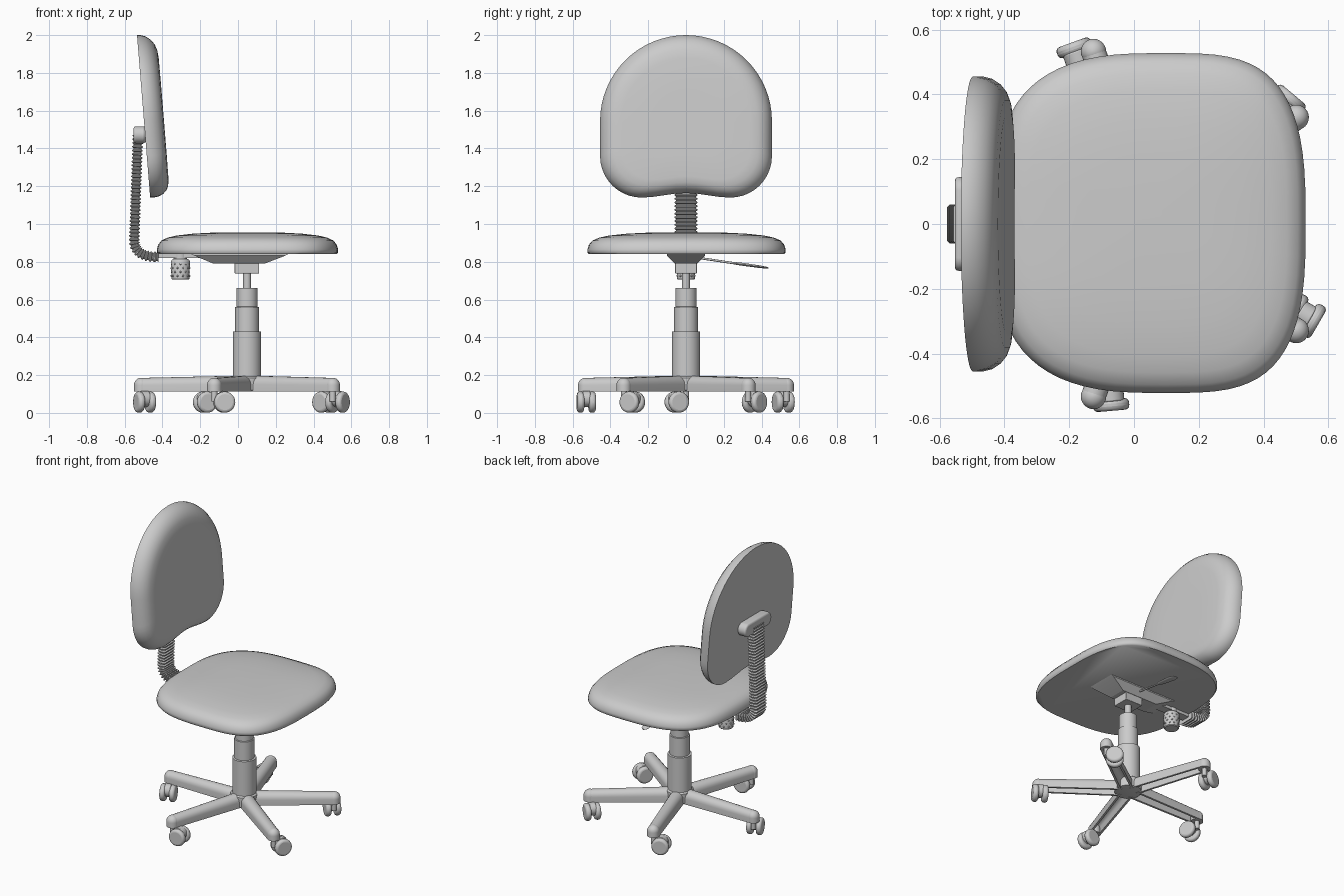
import bpy, bmesh, math
from math import sin, cos, pi, radians
from mathutils import Vector, Matrix
from mathutils.geometry import interpolate_bezier

cube = bpy.data.objects.get("Cube")
if cube:
    bpy.data.objects.remove(cube, do_unlink=True)

GREY = (0.6, 0.6, 0.6, 1)
grey = bpy.data.materials.new("plain_grey")
grey.use_nodes = True
grey.diffuse_color = GREY
grey.node_tree.nodes["Principled BSDF"].inputs["Base Color"].default_value = GREY

AXIS_X = 0.048          # column position under the seat


def finish(bm, name, bevel=0, angle=35):
    bmesh.ops.recalc_face_normals(bm, faces=bm.faces)
    mesh = bpy.data.meshes.new(name)
    bm.to_mesh(mesh)
    bm.free()
    mesh.materials.append(grey)
    mesh.shade_smooth()
    mesh.set_sharp_from_angle(angle=radians(angle))
    obj = bpy.data.objects.new(name, mesh)
    bpy.context.scene.collection.objects.link(obj)
    if bevel:
        mod = obj.modifiers.new("soft_edges", 'BEVEL')
        mod.width, mod.segments, mod.limit_method = bevel, 3, 'ANGLE'
    return obj


def loft(name, rings, **options):
    """Skin a list of equal closed rings and cap both ends."""
    bm = bmesh.new()
    loops = [[bm.verts.new(p) for p in ring] for ring in rings]
    n = len(loops[0])
    for a, b in zip(loops, loops[1:]):
        for i in range(n):
            j = (i + 1) % n
            bm.faces.new((a[i], a[j], b[j], b[i]))
    bm.faces.new(loops[0])
    bm.faces.new(loops[-1])
    return finish(bm, name, **options)


def lathe(name, x, y, profile, sides=32, **options):
    """Vertical turned part from (radius, z) pairs."""
    return loft(name, [[(x + r * cos(2 * pi * i / sides), y + r * sin(2 * pi * i / sides), z)
                        for i in range(sides)] for r, z in profile], **options)


def rect(x0, x1, half_y, z):
    return [(x0, -half_y, z), (x1, -half_y, z), (x1, half_y, z), (x0, half_y, z)]


def box(name, x0, x1, half_y, z0, z1, **options):
    return loft(name, [rect(x0, x1, half_y, z0), rect(x0, x1, half_y, z1)], **options)


# Seat cushion: rounded-square rings, flat underneath, gently domed on top
def seat_ring(scale, z, sides=72):
    ring = []
    for i in range(sides):
        c, s = cos(2 * pi * i / sides), sin(2 * pi * i / sides)
        u, v = (math.copysign(abs(k) ** (2 / 3.1), k) for k in (c, s))
        x = 0.05 + 0.48 * scale * u + 0.05 * scale * (1 - u * u) * abs(v)
        ring.append((x, 0.003 + 0.525 * scale * v, z))
    return ring


SEAT = [(0.985, 0.84), (1, 0.85), (1, 0.865), (0.985, 0.89), (0.95, 0.912), (0.88, 0.928),
        (0.78, 0.939), (0.6, 0.949), (0.4, 0.954), (0.1, 0.956)]
loft("seat_cushion", [seat_ring(s, z) for s, z in SEAT], angle=50)

# Backrest cushion: arched top, rounded lower corners, dipped lower edge
half = [(0.455 * cos(a), 1.545 + 0.455 * sin(a)) for a in (pi / 2 * (1 - i / 16) for i in range(17))]
half += [(0.235 + 0.22 * cos(a), 1.36 - 0.22 * sin(a)) for a in (pi / 2 * i / 10 for i in range(11))]
half += [(y, 1.152 + 0.012 * cos(pi * y / 0.235)) for y in (0.18, 0.12, 0.06, 0)]
outline = half + [(-y, z) for y, z in half[-2:0:-1]]
MID_Z = 1.52


def back_ring(scale, depth):
    ring = []
    for y, z in outline:
        z = MID_Z + (z - MID_Z) * scale
        ring.append((-0.465 - (z - 1.14) * 0.081 + depth, y * scale, z))
    return ring


BACK = [(1, 0), (1, 0.018), (0.985, 0.045), (0.95, 0.07), (0.9, 0.089), (0.84, 0.1),
        (0.75, 0.105), (0.4, 0.106), (0.1, 0.106)]
loft("backrest_cushion", [back_ring(s, d) for s, d in BACK], angle=50)

# Crossbar clamping the backrest to its support
bar = [(math.copysign(0.1, cos(a)) + 0.045 * cos(a), 1.472 + 0.045 * sin(a))
       for a in (2 * pi * (i + 0.5) / 32 for i in range(32))]
loft("backrest_crossbar", [[(x, y, z) for y, z in bar] for x in (-0.553, -0.49)], bevel=0.012)

# Ribbed boot around the backrest support, following a bent path
top, bend, end = (Vector(p) for p in ((-0.53, 0, 1.47), (-0.549, 0, 0.92), (-0.42, 0, 0.825)))
path = [top.lerp(bend, i / 112) for i in range(112)]
path += interpolate_bezier(bend, Vector((-0.552, 0, 0.85)), Vector((-0.5, 0, 0.825)), end, 41)
boot = []
for i, p in enumerate(path):
    along = (path[min(i + 1, len(path) - 1)] - path[max(i - 1, 0)]).normalized()
    across = Vector((0, 1, 0)).cross(along)
    shrink = 0.0 if i % 4 < 2 else 0.007
    w, t, c = 0.06 - shrink, 0.028 - shrink, 0.008
    section = [(w, t - c), (w - c, t), (c - w, t), (-w, t - c),
               (-w, c - t), (c - w, -t), (w - c, -t), (w, c - t)]
    boot.append([p + Vector((0, a, 0)) + across * b for a, b in section])
loft("backrest_support_boot", boot, angle=25)

# Mechanism under the seat
box("backrest_support_bar", -0.44, -0.1, 0.03, 0.82, 0.842)
loft("mechanism_pan", [rect(-0.25, 0.27, 0.1, 0.842), rect(-0.23, 0.25, 0.1, 0.832),
                       rect(-0.13, 0.14, 0.06, 0.79)], angle=20)
box("column_socket", -0.018, 0.112, 0.058, 0.738, 0.792, bevel=0.004)

# Height lever with a flat paddle
lever = [(0.05, 0.823, 0.006, 0.006), (0.25, 0.793, 0.006, 0.006), (0.29, 0.788, 0.022, 0.008),
         (0.39, 0.774, 0.028, 0.007), (0.425, 0.769, 0.02, 0.005), (0.436, 0.767, 0.006, 0.003)]
loft("height_lever", [[(0.02 + w * cos(a), y, z + t * sin(a)) for a in (pi * k / 6 for k in range(12))]
                      for y, z, w, t in lever])

# Adjustment knob with grip studs
KNOB_X = -0.305
lathe("adjustment_knob", KNOB_X, 0, [(0.042, 0.705), (0.047, 0.71), (0.051, 0.8), (0.046, 0.81),
                                     (0.036, 0.815), (0.036, 0.842)], angle=40)
studs = bmesh.new()
for row in range(4):
    for i in range(10):
        a = 2 * pi * (i + row % 2 / 2) / 10
        spot = Matrix.Translation((KNOB_X + 0.048 * cos(a), 0.048 * sin(a), 0.725 + 0.021 * row))
        bmesh.ops.create_icosphere(studs, subdivisions=1, radius=0.006, matrix=spot)
finish(studs, "knob_grip_studs", angle=80)

# Telescoping column
lathe("column_piston", AXIS_X, 0, [(0.021, 0.65), (0.021, 0.745)])
lathe("column_sleeves", AXIS_X, 0, [(0.075, 0.12), (0.075, 0.43), (0.063, 0.432), (0.063, 0.56),
                                    (0.056, 0.562), (0.056, 0.66)])


# Leg: arched channel, open underneath, ending in a round knuckle
def leg_section(r, w, h):
    def arch(k, floor):
        return [(-k, floor)] + [(-k * cos(a), h - w + k * sin(a)) for a in
                                (pi * i / 10 for i in range(11))] + [(k, floor)]
    return [(r, y, z) for y, z in arch(w, 0.113) + arch(w - 0.014, 0.113)[::-1]]


def caster(name, pivot, trail):
    """Twin-wheel caster trailing behind its pivot."""
    way = Vector((cos(trail), sin(trail), 0))
    centre = pivot + way * 0.052
    turn = Matrix.Rotation(trail, 4, 'Z') @ Matrix.Rotation(pi / 2, 4, 'X')

    def disc(part, radius, width, offset, z, bevel):
        bm = bmesh.new()
        bmesh.ops.create_cone(bm, cap_ends=True, segments=28, radius1=radius, radius2=radius, depth=width)
        spin = turn @ Matrix.Translation((0, 0, offset))
        bm.transform(Matrix.Translation((centre.x, centre.y, z)) @ spin)
        finish(bm, name + part, bevel=bevel)

    for side in (-1, 1):
        disc("_wheel_a" if side < 0 else "_wheel_b", 0.056, 0.036, side * 0.031, 0.057, 0.014)
    disc("_hood", 0.042, 0.04, 0, 0.074, 0.004)
    lathe(name + "_stem", pivot.x, pivot.y, [(0.016, 0.06), (0.016, 0.14)], sides=16)


RADIUS = 0.56
for n, (angle, trail) in enumerate(((36, 140), (108, 200), (180, -70), (-108, 5), (-36, 60)), 1):
    place = Matrix.Translation((AXIS_X, 0, 0)) @ Matrix.Rotation(radians(angle), 4, 'Z')
    leg = loft(f"base_leg_{n}", [leg_section(0.04, 0.045, 0.197), leg_section(RADIUS, 0.038, 0.185)])
    leg.data.transform(place)
    pivot = place @ Vector((RADIUS, 0, 0))
    dome = [(0.039 * cos(a), 0.147 + 0.039 * sin(a)) for a in (pi / 2 * i / 8 for i in range(8))]
    lathe(f"leg_knuckle_{n}", pivot.x, pivot.y, [(0.039, 0.113)] + dome + [(0.002, 0.186)], sides=24)
    caster(f"caster_{n}", pivot, radians(trail))
lathe("base_hub", AXIS_X, 0, [(0.06, 0.115), (0.085, 0.12), (0.085, 0.185), (0.07, 0.197)])
